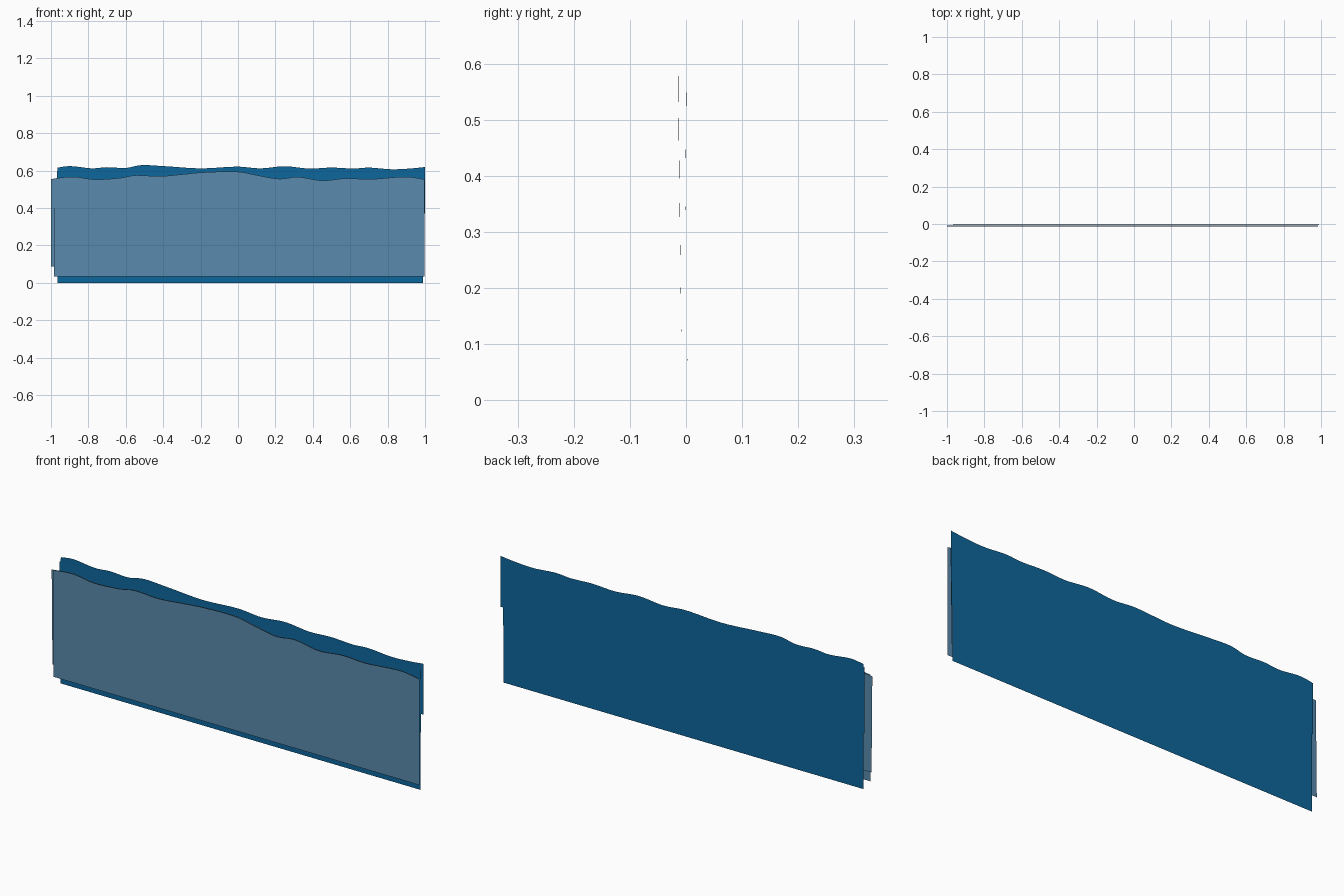
import bpy, bmesh

if "Cube" in bpy.data.objects:
    bpy.data.objects.remove(bpy.data.objects["Cube"])


def material(name, rgb):
    m = bpy.data.materials.new(name)
    m.diffuse_color = (*rgb, 1)
    m.use_nodes = True
    m.node_tree.nodes["Principled BSDF"].inputs["Base Color"].default_value = m.diffuse_color
    return m


deep_blue = material("deep_blue", (0.004, 0.135, 0.335))
pale_blue = material("pale_blue", (0.100, 0.255, 0.420))


def smooth_height(pts, x):
    """Cubic interpolation through the crest points."""
    x = max(pts[0][0], min(pts[-1][0], x))
    i = max(k for k in range(len(pts) - 1) if pts[k][0] <= x)

    def slope(k):
        a, b = pts[max(k - 1, 0)], pts[min(k + 1, len(pts) - 1)]
        return (b[1] - a[1]) / (b[0] - a[0])
    (x0, z0), (x1, z1) = pts[i], pts[i + 1]
    w = x1 - x0
    t = (x - x0) / w
    return ((2*t**3 - 3*t**2 + 1) * z0 + (t**3 - 2*t**2 + t) * w * slope(i)
            + (3*t**2 - 2*t**3) * z1 + (t**3 - t**2) * w * slope(i + 1))


def sheet(name, x0, x1, bottom, crest, y_bottom, y_top, mat, steps=90):
    """Thin upright sheet with a straight bottom and a wavy crest."""
    bm = bmesh.new()
    previous = None
    for i in range(steps + 1):
        x = x0 + (x1 - x0) * i / steps
        pair = (bm.verts.new((x, y_bottom, bottom)),
                bm.verts.new((x, y_top, smooth_height(crest, x))))
        if previous:
            bm.faces.new((previous[0], pair[0], pair[1], previous[1]))
        previous = pair
    me = bpy.data.meshes.new(name)
    bm.to_mesh(me)
    bm.free()
    me.materials.append(mat)
    ob = bpy.data.objects.new(name, me)
    bpy.context.collection.objects.link(ob)
    return ob


# Crest lines (x, z)
pale_crest = [(-1, .556), (-.88, .567), (-.77, .553), (-.63, .561), (-.55, .575),
              (-.42, .570), (-.3, .580), (-.18, .591), (0, .594), (.1, .576),
              (.22, .556), (.32, .566), (.45, .547), (.58, .559), (.7, .554),
              (.9, .567), (1, .553)]
middle_crest = [(-.97, .598), (-.8, .600), (-.6, .606), (-.45, .612), (-.2, .600),
                (0, .594), (.2, .606), (.4, .604), (.58, .596), (.7, .600),
                (.85, .583), (1, .588)]
back_crest = [(-.97, .615), (-.9, .624), (-.78, .612), (-.7, .618), (-.6, .614),
              (-.52, .629), (-.4, .624), (-.2, .612), (0, .621), (.12, .612),
              (.25, .623), (.38, .611), (.5, .616), (.62, .611), (.7, .616),
              (.82, .607), (.92, .611), (1, .619)]

# Pale front layers
sheet("front_pale_sheet", -.985, .997, .035, pale_crest, -.02, -.02, pale_blue)
sheet("inner_pale_sheet", -1, .985, .087, [(x, z - .001) for x, z in pale_crest],
      -.008, -.014, pale_blue)

# Deep blue rear layers
sheet("middle_blue_sheet", -.967, .99, .27, middle_crest, -.002, .001, deep_blue)
sheet("main_blue_sheet", -.965, .988, 0, [(x, z - .004) for x, z in back_crest],
      .003, .004, deep_blue)
sheet("back_blue_strip", -.965, 1, .37, back_crest, .008, .008, deep_blue)
